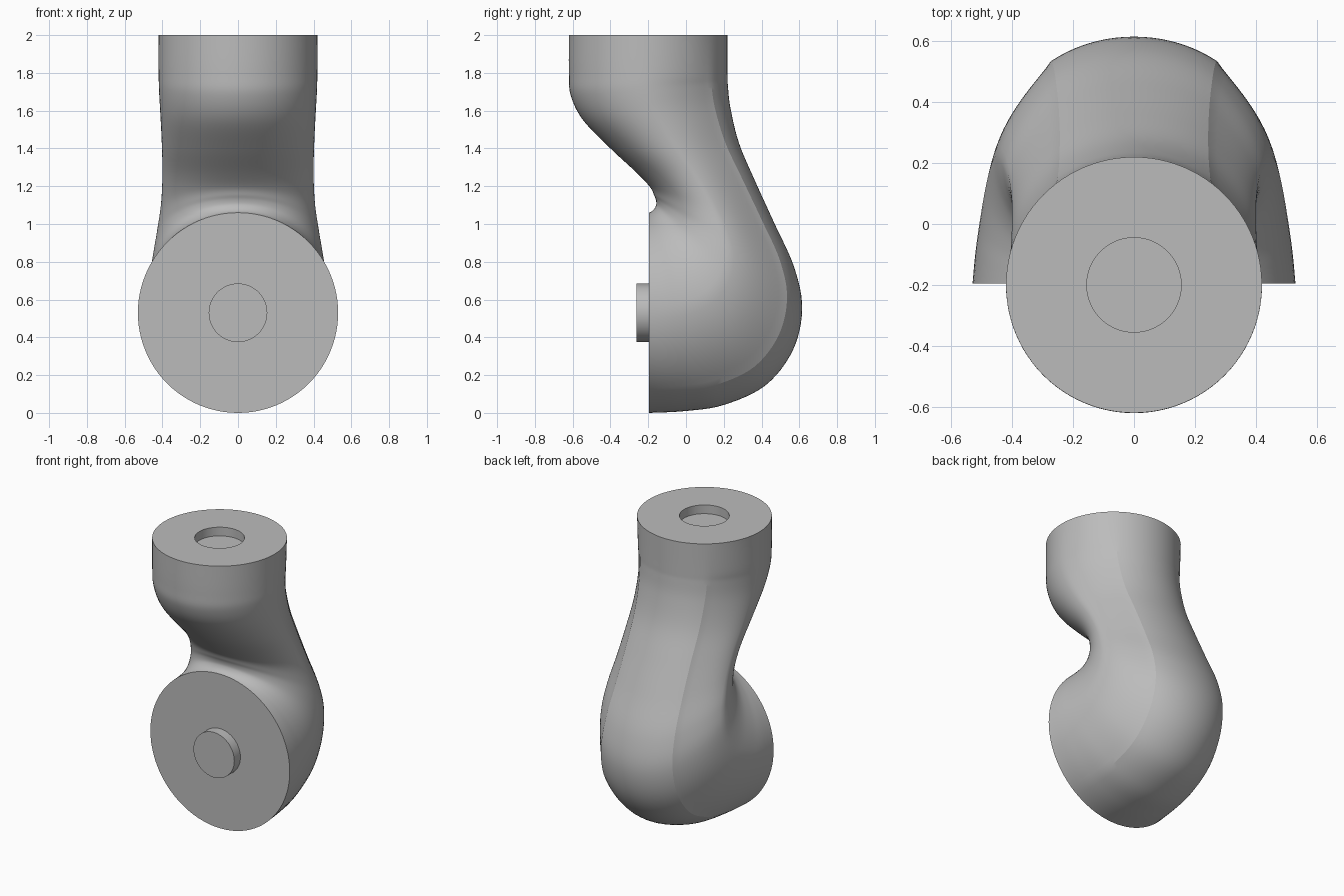
import bpy, bmesh, math
from mathutils import Vector

cube = bpy.data.objects.get("Cube")
if cube:
    bpy.data.objects.remove(cube, do_unlink=True)

grey = bpy.data.materials.new("plain grey")
grey.use_nodes = True
grey.diffuse_color = (0.5, 0.5, 0.5, 1)
bsdf = next(n for n in grey.node_tree.nodes if n.type == 'BSDF_PRINCIPLED')
bsdf.inputs["Base Color"].default_value = grey.diffuse_color

SEGS = 96      # points around each section
RIDGE = 10     # point index of the soft ridge along the back
STEPS = 6      # rings between two key sections


def section(inner, outer, width, dent=0.0):
    """Oval ring from the inner bend to the outer bend, flattened beside the back ridge."""
    mid, half = (inner + outer) / 2, (outer - inner) / 2
    ring = []
    for i in range(SEGS):
        a = math.tau * i / SEGS
        side = min(i, SEGS - i)
        r = 1.0
        if RIDGE < side < SEGS // 4:
            s = (side - RIDGE) / (SEGS // 4 - RIDGE)
            r -= dent * math.sin(math.pi * s ** 0.75)
        ring.append(mid + half * (r * math.cos(a)) + Vector((width * r * math.sin(a), 0, 0)))
    return ring


def catmull(p, t):
    a, b, c, d = p
    return 0.5 * (2 * b + (c - a) * t + (2 * a - 5 * b + 4 * c - d) * t * t
                  + (3 * b - a - 3 * c + d) * t ** 3)


def loft(name, rings, sharp_rings, ridge_rings=()):
    """Skin a list of rings, close both ends and mark the hard edges."""
    bm = bmesh.new()
    loops = [[bm.verts.new(p) for p in ring] for ring in rings]
    for lo, hi in zip(loops, loops[1:]):
        for i in range(SEGS):
            j = (i + 1) % SEGS
            bm.faces.new((lo[i], lo[j], hi[j], hi[i]))
    bm.faces.new(loops[0])
    bm.faces.new(loops[-1])
    bmesh.ops.recalc_face_normals(bm, faces=bm.faces)
    for f in bm.faces:
        f.smooth = True
    for k in sharp_rings:
        for i in range(SEGS):
            bm.edges.get((loops[k][i], loops[k][i - 1])).smooth = False
    for k in ridge_rings:
        for i in (RIDGE, SEGS - RIDGE):
            bm.edges.get((loops[k][i], loops[k + 1][i])).smooth = False
    mesh = bpy.data.meshes.new(name)
    bm.to_mesh(mesh)
    bm.free()
    mesh.materials.append(grey)
    obj = bpy.data.objects.new(name, mesh)
    bpy.context.scene.collection.objects.link(obj)
    return obj


# Key sections: inner y, inner z, outer y, outer z, half width
keys = [
    (-.195, 1.06, -.195, 0, .53),
    (-.18, 1.068, 0, .01, .52),
    (-.168, 1.08, .2, .042, .505),
    (-.16, 1.095, .42, .145, .485),
    (-.157, 1.11, .565, .33, .465),
    (-.16, 1.13, .615, .55, .447),
    (-.168, 1.15, .573, .77, .428),
    (-.19, 1.195, .465, 1.01, .408),
    (-.26, 1.27, .36, 1.24, .40),
    (-.4, 1.4, .28, 1.43, .403),
    (-.545, 1.55, .236, 1.61, .411),
    (-.61, 1.68, .222, 1.73, .418),
    (-.62, 1.8, .22, 1.8, .42),
    (-.62, 2, .22, 2, .42),
]
rings = []
last = len(keys) - 1
for k in range(last):
    around = [keys[min(max(k + o, 0), last)] for o in (-1, 0, 1, 2)]
    for s in range(STEPS):
        v = [catmull(p, s / STEPS) for p in zip(*around)]
        dent = 0.06 * math.sin(math.pi * (k + s / STEPS) / last)
        rings.append(section(Vector((0, v[0], v[1])), Vector((0, v[2], v[3])), v[4], dent))
top = len(rings)
rings.append(section(Vector((0, -.62, 2)), Vector((0, .22, 2)), .42))

# Round socket sunk in the top face
R = 0.155
for z in (2, 1.94):
    rings.append(section(Vector((0, -.2 - R, z)), Vector((0, -.2 + R, z)), R))
loft("elbow_body", rings, (0, top, top + 1, top + 2), range(STEPS * 2, STEPS * 11))

# Round pin on the front face
pin = [section(Vector((0, y, .53 + R)), Vector((0, y, .53 - R)), R) for y in (-.262, -.19)]
loft("front_pin", pin, (0, 1))
